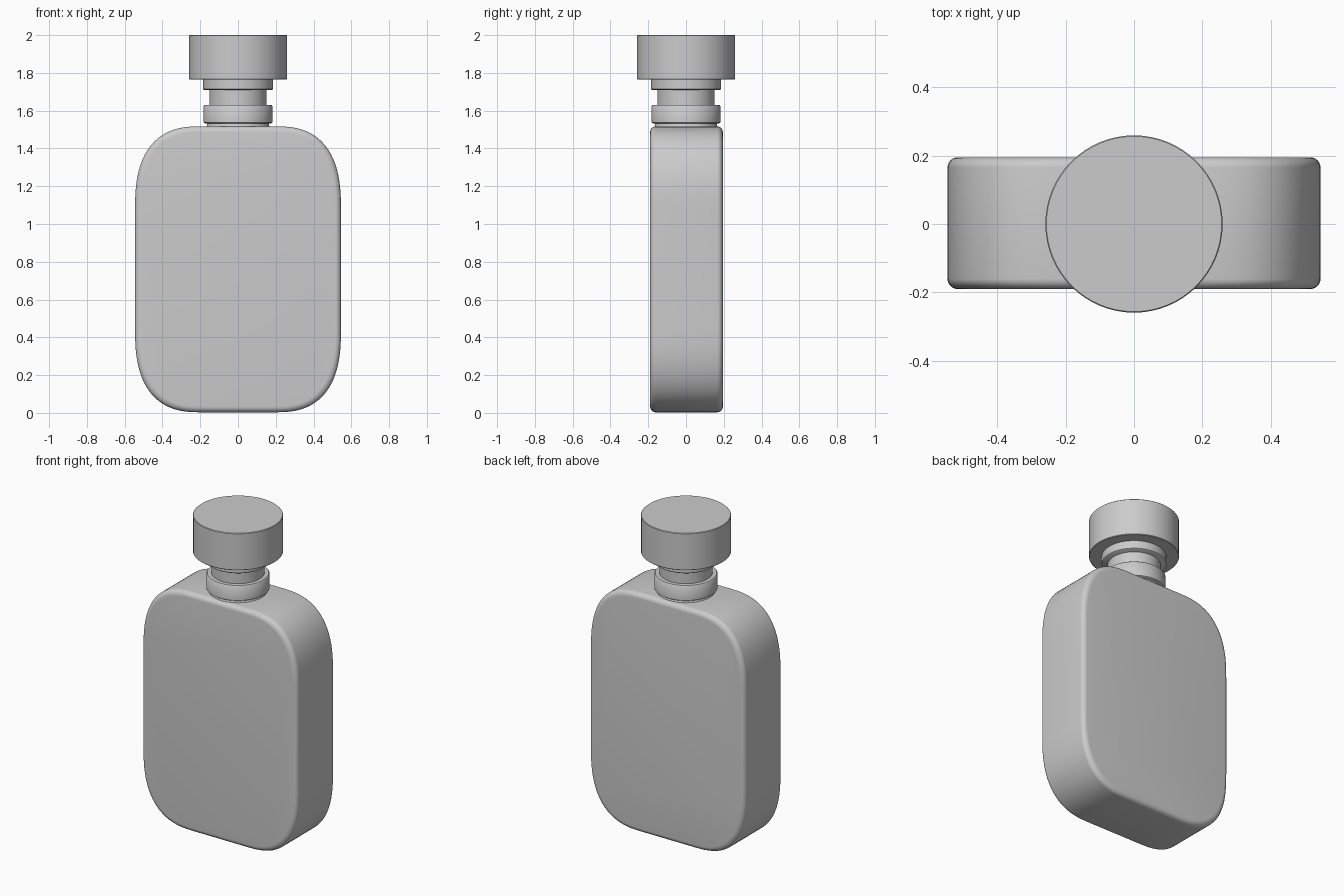
import bpy, bmesh, math

cube = bpy.data.objects.get("Cube")
if cube:
    bpy.data.objects.remove(cube, do_unlink=True)

# One plain grey for everything
grey = bpy.data.materials.new("light_grey")
grey.use_nodes = True
colour = (0.6, 0.6, 0.6, 1)
grey.diffuse_color = colour
grey.node_tree.nodes["Principled BSDF"].inputs["Base Color"].default_value = colour


def finish(name, bm, angle):
    bmesh.ops.recalc_face_normals(bm, faces=bm.faces)
    mesh = bpy.data.meshes.new(name)
    bm.to_mesh(mesh)
    bm.free()
    mesh.materials.append(grey)
    obj = bpy.data.objects.new(name, mesh)
    bpy.context.collection.objects.link(obj)
    bpy.ops.object.select_all(action="DESELECT")
    obj.select_set(True)
    bpy.context.view_layer.objects.active = obj
    bpy.ops.object.shade_smooth_by_angle(angle=math.radians(angle))
    return obj


def lathe(name, profile, sides=64):
    """Spin a (radius, height) profile around z."""
    bm = bmesh.new()
    rings = []
    for r, z in profile:
        rings.append([bm.verts.new((r * math.cos(2 * math.pi * i / sides),
                                    r * math.sin(2 * math.pi * i / sides), z))
                      for i in range(sides)])
    for a, b in zip(rings, rings[1:]):
        for i in range(sides):
            j = (i + 1) % sides
            bm.faces.new((a[i], a[j], b[j], b[i]))
    bm.faces.new(rings[0])
    bm.faces.new(rings[-1])
    return finish(name, bm, 40)


# Flask body: soft squircle-cornered outline, extruded with rounded rims
HALF_W, HALF_H, MID_Z = 0.545, 0.757, 0.76
CORNER_X, CORNER_Z, POWER = 0.35, 0.44, 2.6
FRONT, BACK, RIM = -0.19, 0.195, 0.03


def outline():
    steps = 20
    points = []
    for sx, sz in ((1, 1), (-1, 1), (-1, -1), (1, -1)):
        quarter = []
        for i in range(steps + 1):
            t = math.pi / 2 * i / steps
            cx = math.cos(t) ** (2 / POWER) if i < steps else 0
            cz = math.sin(t) ** (2 / POWER)
            quarter.append((sx * (HALF_W - CORNER_X * (1 - cx)),
                            sz * (HALF_H - CORNER_Z * (1 - cz))))
        points += quarter if sx * sz > 0 else quarter[::-1]
    return points


def flask_body():
    bm = bmesh.new()
    arcs = [math.pi / 2 * k / 6 for k in range(7)]
    layers = [(RIM * (1 - math.sin(a)), FRONT + RIM * (1 - math.cos(a))) for a in arcs]
    layers += [(RIM * (1 - math.sin(a)), BACK - RIM * (1 - math.cos(a))) for a in reversed(arcs)]
    rings = []
    for inset, y in layers:
        kx, kz = 1 - inset / HALF_W, 1 - inset / HALF_H
        rings.append([bm.verts.new((x * kx, y, MID_Z + z * kz)) for x, z in outline()])
    n = len(rings[0])
    for a, b in zip(rings, rings[1:]):
        for i in range(n):
            j = (i + 1) % n
            bm.faces.new((a[i], a[j], b[j], b[i]))
    bm.faces.new(rings[0])
    bm.faces.new(rings[-1])
    return finish("flask_body", bm, 50)


flask_body()

# Neck with lower ring and upper collar
lathe("neck", [(0.175, 1.505), (0.165, 1.52), (0.165, 1.54), (0.152, 1.54), (0.152, 1.77)])
lathe("lower_ring", [(0.175, 1.533), (0.182, 1.538), (0.182, 1.625), (0.177, 1.631)])
lathe("upper_collar", [(0.18, 1.71), (0.186, 1.715), (0.186, 1.77)])

# Wide flat cap
lathe("cap", [(0.256, 1.765), (0.259, 1.768), (0.259, 1.997), (0.256, 2.0)])
